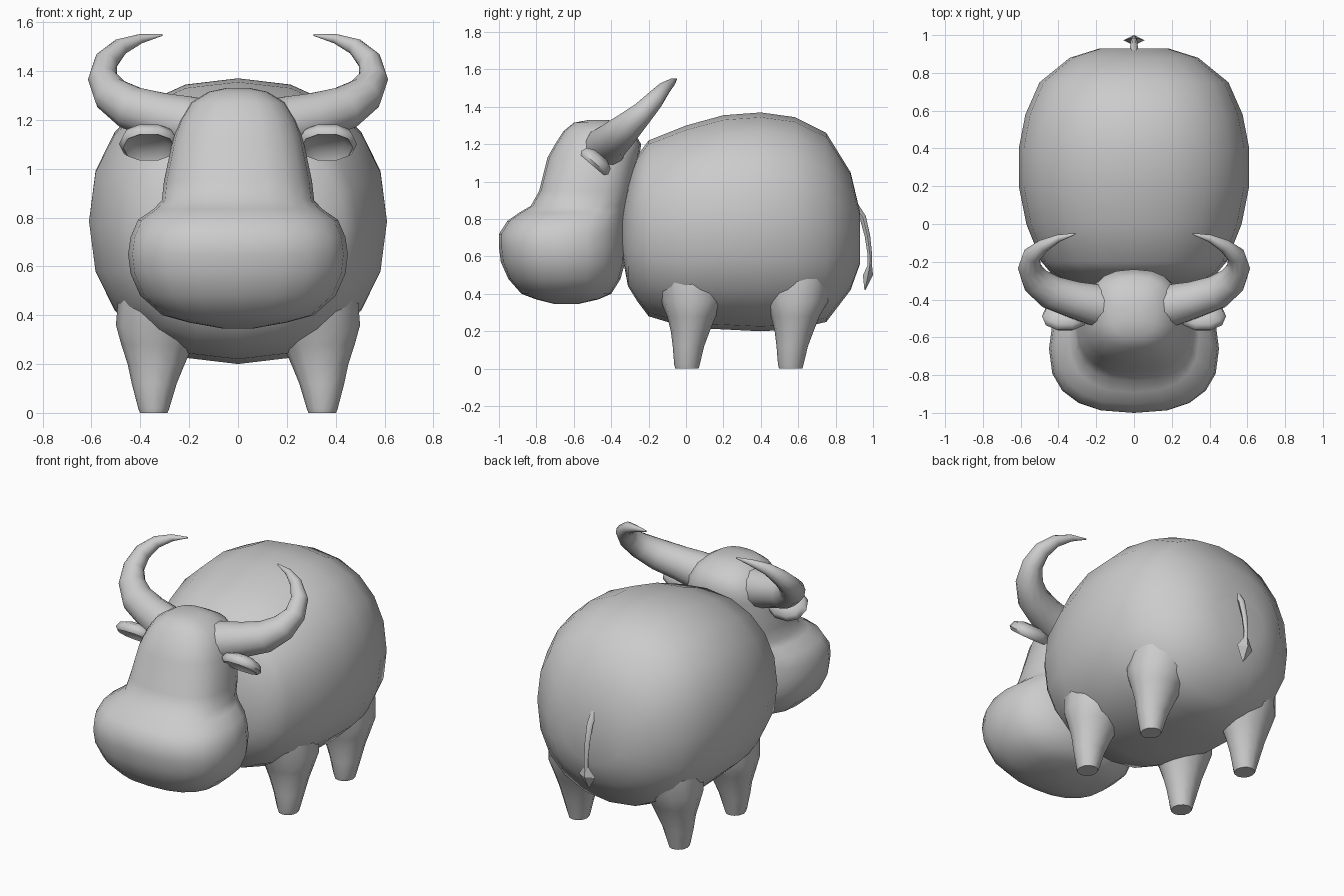
import bpy, bmesh, math
from mathutils import Vector

cube = bpy.data.objects.get("Cube")
if cube:
    bpy.data.objects.remove(cube, do_unlink=True)


def ring(center, u, v, sides, power=2.0):
    """Superellipse cross-section spanned by the half-axes u and v."""
    pts = []
    for i in range(sides):
        a = math.tau * i / sides
        c, s = math.cos(a), math.sin(a)
        c = math.copysign(abs(c) ** (2 / power), c)
        s = math.copysign(abs(s) ** (2 / power), s)
        pts.append(Vector(center) + Vector(u) * c + Vector(v) * s)
    return pts


def loft(name, rings, mirrored=False, angle=60):
    """Skin a list of equal rings, capping both ends."""
    bm = bmesh.new()
    loops = [[bm.verts.new(p) for p in r] for r in rings]
    for a, b in zip(loops, loops[1:]):
        for i in range(len(a)):
            j = (i + 1) % len(a)
            bm.faces.new((a[i], a[j], b[j], b[i]))
    bm.faces.new(loops[0])
    bm.faces.new(loops[-1])
    bmesh.ops.recalc_face_normals(bm, faces=bm.faces)
    mesh = bpy.data.meshes.new(name)
    bm.to_mesh(mesh)
    bm.free()
    obj = bpy.data.objects.new(name, mesh)
    bpy.context.collection.objects.link(obj)
    bpy.ops.object.select_all(action='DESELECT')
    obj.select_set(True)
    bpy.context.view_layer.objects.active = obj
    bpy.ops.object.shade_smooth_by_angle(angle=math.radians(angle))
    if mirrored:
        obj.modifiers.new("Mirror", 'MIRROR').use_mirror_merge = False
    return obj


def tube(name, path, normal, sides, mirrored=False):
    """Sweep a round section along (x, y, z, radius) points near one plane."""
    normal = Vector(normal).normalized()
    pts = [Vector(p[:3]) for p in path]
    rings = []
    for i, p in enumerate(pts):
        t = pts[min(i + 1, len(pts) - 1)] - pts[max(i - 1, 0)]
        side = t.cross(normal).normalized()
        rings.append(ring(p, normal * path[i][3], side * path[i][3], sides))
    return loft(name, rings, mirrored)


# Barrel body: y, half width, bottom, top
body = [(-.34, .2, .6, .84), (-.31, .35, .44, 1.0), (-.26, .44, .36, 1.14),
        (-.2, .49, .28, 1.22), (0, .57, .22, 1.3), (.2, .61, .21, 1.355),
        (.4, .61, .2, 1.37), (.58, .575, .21, 1.345), (.75, .5, .25, 1.26),
        (.88, .34, .42, 1.05), (.93, .18, .56, .84)]
loft("body", [ring((0, y, (b + t) / 2), (w, 0, 0), (0, 0, (t - b) / 2), 20, 2.25)
              for y, w, b, t in body])

# Head with broad muzzle: z, half width, front, back
head = [(.345, .06, -.7, -.58), (.37, .2, -.8, -.47), (.4, .31, -.88, -.4),
        (.48, .4, -.95, -.35), (.57, .44, -.99, -.325), (.65, .45, -1, -.32),
        (.72, .44, -1, -.32), (.79, .41, -.955, -.32), (.835, .345, -.89, -.31),
        (.87, .312, -.83, -.3), (.95, .303, -.785, -.28), (1.13, .265, -.74, -.25),
        (1.2, .24, -.7, -.24), (1.27, .195, -.655, -.28), (1.315, .12, -.6, -.36),
        (1.33, .05, -.52, -.42)]
loft("head", [ring((0, (f + b) / 2, z), (w, 0, 0), (0, (b - f) / 2, 0), 20, 2.5)
              for z, w, f, b in head])

# Stubby legs flaring into the belly: z, x, y shift, half width, half depth
leg = [(0, .345, 0, .057, .062), (.02, .345, 0, .064, .068),
       (.12, .343, .008, .092, .084), (.2, .335, .018, .117, .104),
       (.28, .33, .024, .148, .13), (.36, .315, .03, .185, .17),
       (.48, .29, .03, .2, .2)]
for name, y0 in (("front_legs", .005), ("rear_legs", .56)):
    loft(name, [ring((x, y0 + dy, z), (w, 0, 0), (0, d, 0), 12)
                for z, x, dy, w, d in leg], mirrored=True)

# Horns curving out, up and back to a point
horn = [(.14, -.44, 1.17, .118), (.22, -.425, 1.19, .112), (.32, -.4, 1.215, .1),
        (.44, -.36, 1.25, .092), (.52, -.3, 1.305, .077), (.555, -.23, 1.37, .06),
        (.54, -.165, 1.44, .049), (.48, -.115, 1.5, .035),
        (.4, -.075, 1.532, .02), (.31, -.052, 1.548, .004)]
tube("horns", horn, (0, -.7, .7), 12, mirrored=True)

# Dished ears facing forward and down: scale, depth along the facing direction
facing = Vector((0, -.65, -.76))
ear = [(.45, -.048), (.88, -.028), (1, .005), (.86, .024), (.6, .004)]
loft("ears", [ring(Vector((.365, -.485, 1.105)) + facing * d,
                   (.122 * s, 0, 0), (0, .076 * s, -.065 * s), 10, 2.3)
              for s, d in ear], mirrored=True)

# Thin tail and its diamond tuft
tail = [(0, .9, .88, .02), (0, .945, .81, .02), (0, .97, .71, .017),
        (0, .983, .61, .014), (0, .982, .53, .014)]
tube("tail", tail, (1, 0, 0), 6)
tuft = [(.56, .984, .016, .01), (.5, .973, .056, .027), (.42, .957, .004, .003)]
loft("tail_tuft", [ring((0, y, z), (w, 0, 0), (0, d, 0), 4)
                   for z, y, w, d in tuft], angle=30)
